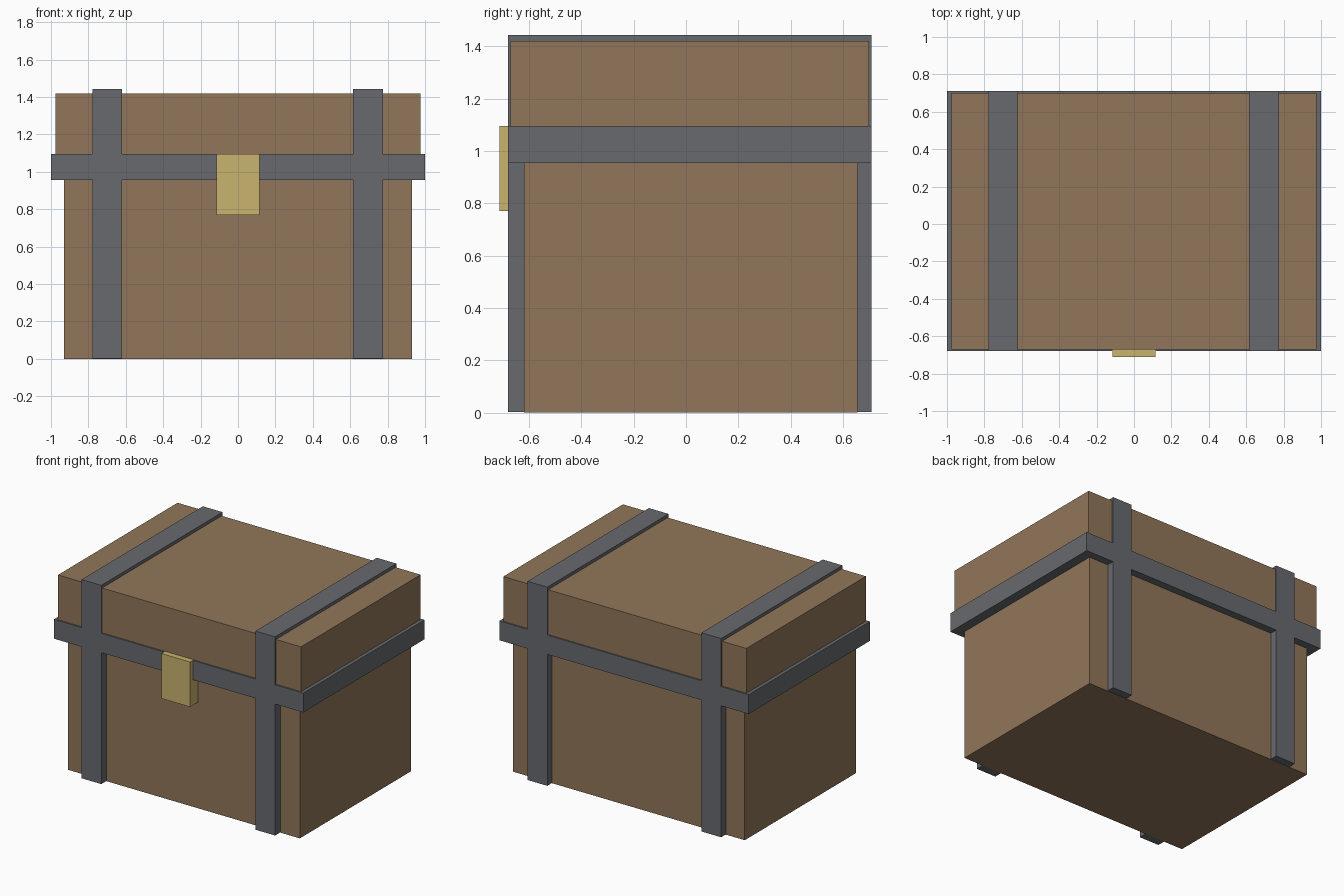
import bpy
import bmesh
from mathutils import Vector

if "Cube" in bpy.data.objects:
    bpy.data.objects.remove(bpy.data.objects["Cube"])


def material(name, rgb):
    mat = bpy.data.materials.new(name)
    mat.diffuse_color = (*rgb, 1.0)
    mat.use_nodes = True
    mat.node_tree.nodes["Principled BSDF"].inputs["Base Color"].default_value = mat.diffuse_color
    return mat


def box(name, low, high, mat):
    """Axis-aligned box between two corners."""
    low, high = Vector(low), Vector(high)
    size, centre = high - low, (low + high) / 2
    bm = bmesh.new()
    bmesh.ops.create_cube(bm, size=1.0)
    for v in bm.verts:
        v.co = Vector(c * s for c, s in zip(v.co, size)) + centre
    mesh = bpy.data.meshes.new(name)
    bm.to_mesh(mesh)
    bm.free()
    mesh.materials.append(mat)
    obj = bpy.data.objects.new(name, mesh)
    bpy.context.collection.objects.link(obj)
    return obj


wood = material("brown wood", (0.283, 0.181, 0.102))
iron = material("grey iron", (0.138, 0.144, 0.156))
brass = material("pale brass", (0.578, 0.456, 0.156))

# Wooden chest body and the slightly wider lid
box("chest_body", (-0.93, -0.62, 0.0), (0.93, 0.655, 1.0), wood)
box("lid", (-0.975, -0.67, 1.05), (0.975, 0.70, 1.42), wood)

# Iron rim around the seam
box("rim_band", (-1.0, -0.68, 0.955), (1.0, 0.71, 1.095), iron)

# Iron straps running over the whole chest, just clear of the floor plane
for side, x in (("left", -0.70), ("right", 0.695)):
    box(f"strap_{side}", (x - 0.079, -0.68, 0.002), (x + 0.079, 0.71, 1.443), iron)

# Brass latch on the front
box("latch", (-0.115, -0.712, 0.77), (0.115, -0.60, 1.096), brass)
